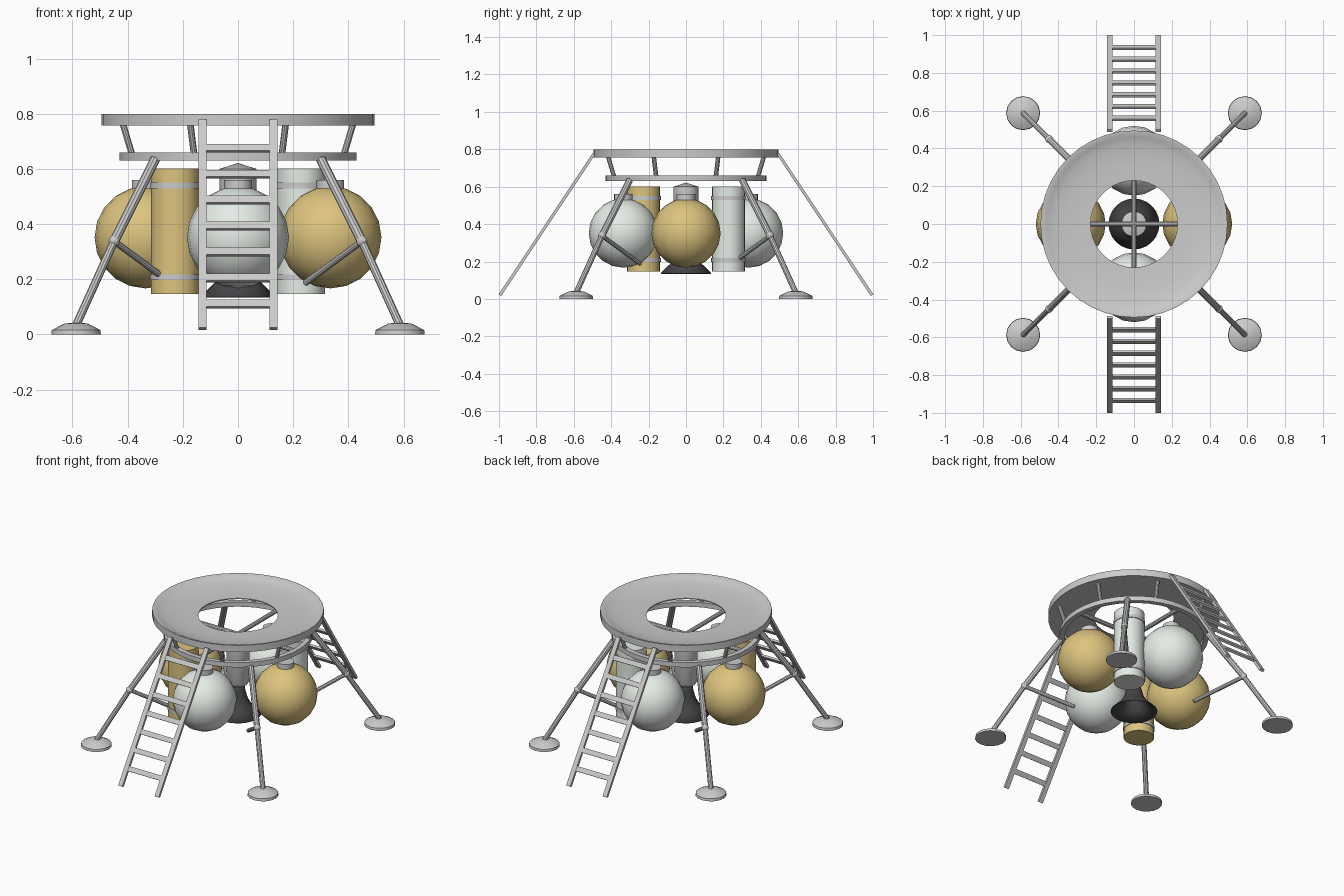
import bpy, bmesh
from math import sin, cos, pi, radians
from mathutils import Vector, Matrix

if "Cube" in bpy.data.objects:
    bpy.data.objects.remove(bpy.data.objects["Cube"])


def material(name, rgb):
    m = bpy.data.materials.new(name)
    m.diffuse_color = (*rgb, 1)
    m.use_nodes = True
    m.node_tree.nodes["Principled BSDF"].inputs["Base Color"].default_value = m.diffuse_color
    return m


GOLD = material("gold", (0.72, 0.55, 0.21))
PALE = material("pale", (0.78, 0.84, 0.78))
DARK = material("dark", (0.06, 0.06, 0.065))


def finish(name, bm, mat=None, smooth=True):
    bmesh.ops.remove_doubles(bm, verts=bm.verts, dist=1e-5)
    bmesh.ops.recalc_face_normals(bm, faces=bm.faces)
    me = bpy.data.meshes.new(name)
    bm.to_mesh(me)
    bm.free()
    ob = bpy.data.objects.new(name, me)
    bpy.context.collection.objects.link(ob)
    if mat:
        me.materials.append(mat)
    if smooth:
        bpy.ops.object.select_all(action='DESELECT')
        ob.select_set(True)
        bpy.context.view_layer.objects.active = ob
        bpy.ops.object.shade_smooth_by_angle(angle=radians(35))
    return ob


def lathe(name, profile, steps, at=(0, 0), mat=None, closed=False):
    """Spin an (r, z) profile round a vertical axis at the given x, y."""
    bm = bmesh.new()
    vs = [bm.verts.new((r, 0, z)) for r, z in profile]
    pairs = list(zip(vs, vs[1:])) + ([(vs[-1], vs[0])] if closed else [])
    edges = [bm.edges.new(p) for p in pairs]
    bmesh.ops.spin(bm, geom=vs + edges, cent=(0, 0, 0), axis=(0, 0, 1),
                   angle=2 * pi, steps=steps)
    bmesh.ops.translate(bm, verts=bm.verts, vec=(*at, 0))
    return finish(name, bm, mat)


def rod(name, a, b, r, sides=10):
    """Round bar between two points."""
    a, b = Vector(a), Vector(b)
    d = b - a
    bm = bmesh.new()
    mat = Matrix.Translation((a + b) / 2) @ d.to_track_quat('Z', 'Y').to_matrix().to_4x4()
    bmesh.ops.create_cone(bm, cap_ends=True, segments=sides, radius1=r, radius2=r,
                          depth=d.length, matrix=mat)
    return finish(name, bm)


def ball(name, at, r, u, v, mat=None):
    bm = bmesh.new()
    bmesh.ops.create_uvsphere(bm, u_segments=u, v_segments=v, radius=r,
                              matrix=Matrix.Translation(at))
    return finish(name, bm, mat)


def polar(r, deg, z):
    return (r * cos(radians(deg)), r * sin(radians(deg)), z)


# Upper deck: shallow dish with a central hole
lathe("deck_dish", [(.23, .757), (.495, .757), (.495, .80), (.485, .80), (.46, .787),
                    (.42, .777), (.36, .769), (.30, .765), (.23, .763)], 40, closed=True)

# Lower ring with cross beams and struts up to the deck
lathe("lower_ring", [(.40, .63), (.43, .63), (.43, .66), (.40, .66)], 40, closed=True)
rod("cross_beam_x", (-.41, 0, .643), (.41, 0, .643), .013)
rod("cross_beam_y", (0, -.41, .643), (0, .41, .643), .013)
for i in range(8):
    a = 22.5 + 45 * i
    rod(f"deck_strut_{i}", polar(.415, a, .65), polar(.452, a, .765), .012)

# Engine body and flared nozzle
lathe("engine_body", [(0, .33), (.055, .33), (.067, .35), (.067, .60), (0, .622)], 20)
bell = lathe("engine_nozzle", [(.035, .34), (.042, .29), (.056, .235), (.082, .19),
                               (.135, .138)], 24, mat=DARK)
wall = bell.modifiers.new("wall", 'SOLIDIFY')
wall.thickness = .005

# Spherical tanks with caps, gold at the sides and pale front and back
for i in range(4):
    x, y, _ = polar(.335, 90 * i, 0)
    ball(f"sphere_tank_{i}", (x, y, .352), .185, 20, 10, PALE if i % 2 else GOLD)
    lathe(f"sphere_tank_cap_{i}", [(0, .51), (.05, .51), (.05, .56), (0, .56)], 16, (x, y))

# Upright cylinder tanks with two bands each
for side, s, mat in (("front", -1, GOLD), ("back", 1, PALE)):
    at = (.227 * s, .227 * s)
    lathe(f"{side}_cylinder_tank", [(0, .147), (.088, .147), (.088, .602), (0, .602)],
          24, at, mat)
    for k, z in enumerate((.197, .53)):
        lathe(f"{side}_tank_band_{k}", [(.085, z), (.092, z), (.092, z + .021),
                                        (.085, z + .021)], 24, at, closed=True)

# Landing legs: two-part leg, knee joint, brace and foot pad
for i in range(4):
    a = 45 + 90 * i
    foot, knee, top = polar(.83, a, .035), polar(.635, a, .338), polar(.425, a, .635)
    foot = polar(.832, a, .03)
    rod(f"leg_lower_{i}", foot, knee, .015)
    rod(f"leg_upper_{i}", knee, top, .018)
    ball(f"leg_knee_{i}", knee, .021, 10, 8)
    rod(f"leg_brace_{i}", knee, polar(.345, a, .187), .012)
    px, py, _ = polar(.83, a, 0)
    lathe(f"foot_pad_{i}", [(0, 0), (.09, 0), (.088, .016), (.042, .04), (0, .043)],
          16, (px, py))

# Ladders front and back: tilted rails and rungs
low, high = Vector((0, -.995, .02)), Vector((0, -.493, .775))
run = high - low
tilt = Matrix((Vector((1, 0, 0)), run.normalized().cross(Vector((1, 0, 0))),
               run.normalized())).transposed().to_4x4()
for side, turn in (("front", 0), ("back", pi)):
    bm = bmesh.new()
    boxes = [((x, 0, 0), .5, (.029, .016, run.length)) for x in (-.128, .128)]
    boxes += [((0, 0, 0), (.111 + .094 * k - low.z) / run.z, (.24, .013, .03))
              for k in range(7)]
    for off, t, size in boxes:
        m = Matrix.Translation(low + run * t + Vector(off)) @ tilt @ Matrix.Diagonal((*size, 1))
        bmesh.ops.create_cube(bm, size=1, matrix=Matrix.Rotation(turn, 4, 'Z') @ m)
    finish(f"{side}_ladder", bm, smooth=False)
